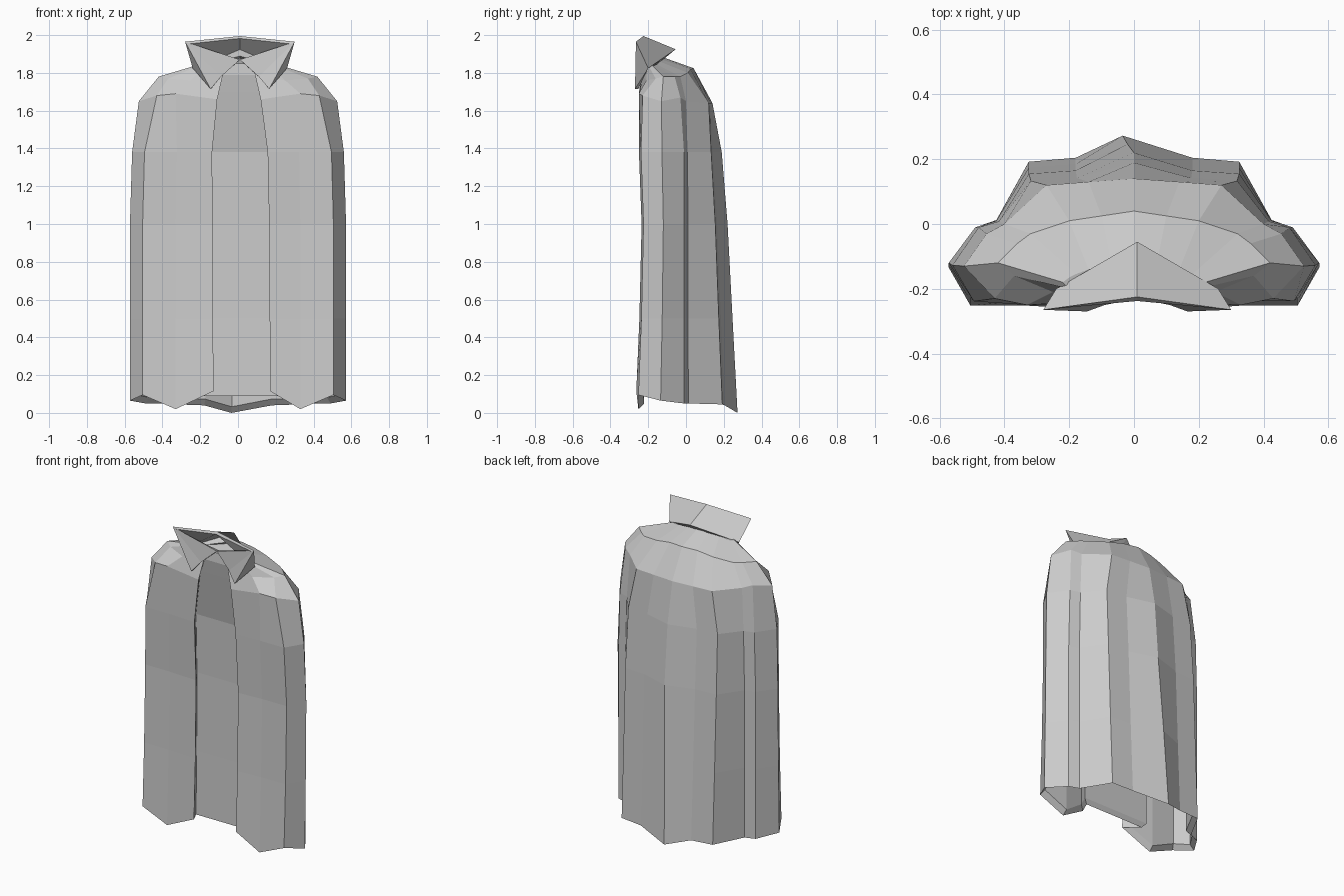
import bpy, bmesh

if "Cube" in bpy.data.objects:
    bpy.data.objects.remove(bpy.data.objects["Cube"])


def mirrored(half, shift, back_shift):
    """Half ring (front lining -> side -> back centre) to a full closed ring.
    The front opening sits slightly right of centre, the back fold slightly left."""
    full = half + [(-x, y, z) for x, y, z in reversed(half[:-1])]
    last = len(full) - 1
    out = []
    for i, (x, y, z) in enumerate(full):
        if i in (0, 1, last - 1, last):
            x += shift
        elif i == len(half) - 1:
            x += back_shift
        out.append((x, y, z))
    return out


def finish(name, bm):
    bmesh.ops.recalc_face_normals(bm, faces=bm.faces)
    me = bpy.data.meshes.new(name)
    bm.to_mesh(me)
    bm.free()
    ob = bpy.data.objects.new(name, me)
    bpy.context.collection.objects.link(ob)
    return ob


# plan outline: lining, flap edge, flap middle, front corner, side,
# side crease (two points), back side, back fold, back centre
plan = [(.21, -.14), (.15, -.235), (.33, -.225), (.505, -.225), (.572, -.12),
        (.49, -.01), (.425, .01), (.325, .155), (.18, .165), (0, .22)]
hem_z = [.09, .115, .02, .095, .065, .05, .05, .045, .04, 0]

# (z, front depth factor, back depth factor, width factor, opening shift, back shift)
trunk = [(None, 1.12, 1.24, 1.0, .02, -.035), (.5, 1.05, 1.12, 1.0, .018, -.02),
         (1.0, 1.0, 1.0, 1.0, .015, 0), (1.38, 1.06, .86, .98, .01, 0)]
rings = []
for z, front, back, wide, shift, back_shift in trunk:
    ring = [(x * wide, y * (front if y < 0 else back), hem_z[i] if z is None else z)
            for i, (x, y) in enumerate(plan)]
    rings.append(mirrored(ring, shift, back_shift))

# shoulders closing in to the neck
shoulder = [(.13, -.205, 1.70), (.115, -.245, 1.66), (.33, -.25, 1.69), (.43, -.23, 1.68),
            (.525, -.13, 1.65), (.455, -.03, 1.67), (.40, 0, 1.65), (.27, .12, 1.64),
            (.14, .13, 1.64), (0, .14, 1.64)]
upper = [(.09, -.22, 1.79), (.085, -.235, 1.79), (.25, -.21, 1.76), (.37, -.16, 1.77),
         (.42, -.12, 1.78), (.36, -.06, 1.78), (.32, -.03, 1.78), (.20, .01, 1.80),
         (.10, .025, 1.82), (0, .04, 1.825)]
neck = [(.05, -.215, 1.85), (.06, -.22, 1.85), (.16, -.21, 1.845), (.20, -.20, 1.84),
        (.22, -.18, 1.84), (.20, -.165, 1.84), (.18, -.155, 1.845), (.14, -.14, 1.86),
        (.07, -.125, 1.87), (0, -.115, 1.88)]
rings += [mirrored(r, .005, 0) for r in (shoulder, upper, neck)]

# cape body
bm = bmesh.new()
loops = [[bm.verts.new(p) for p in r] for r in rings]
n = len(loops[0])
for lo, hi in zip(loops, loops[1:]):
    for i in range(n):
        j = (i + 1) % n
        bm.faces.new((lo[i], lo[j], hi[j], hi[i]))
bm.faces.new(loops[-1])
bottom = bm.faces.new(list(reversed(loops[0])))
bmesh.ops.recalc_face_normals(bm, faces=bm.faces)

# thick hem and hollow underside
bmesh.ops.inset_region(bm, faces=[bottom], thickness=.03, use_even_offset=False)
for v in bottom.verts:
    v.co.z += .03
hollow = bmesh.ops.extrude_discrete_faces(bm, faces=[bottom])['faces'][0]
for v in hollow.verts:
    v.co.z = .4
finish("cape_body", bm)

# folded collar leaning forward, with two pointed lapels
pts = {'top': (0, -.225, 1.995), 'tip': (.29, -.265, 1.965), 'back': (0, -.055, 1.925),
       'side': (.25, -.20, 1.825), 'front': (0, -.23, 1.87), 'inner': (.10, -.25, 1.78),
       'point': (.155, -.27, 1.715), 'nape': (0, -.115, 1.875)}
patches = [('top', 'tip', 'side', 'back'), ('tip', 'point', 'side'),
           ('tip', 'inner', 'point'), ('tip', 'front', 'inner'), ('back', 'side', 'nape')]
bm = bmesh.new()
for s in (1, -1):
    vs = {k: bm.verts.new((x * s + .01, y, z)) for k, (x, y, z) in pts.items()}
    for names in patches:
        bm.faces.new([vs[k] for k in names])
bmesh.ops.remove_doubles(bm, verts=bm.verts, dist=.001)
collar = finish("collar", bm)
mod = collar.modifiers.new("thickness", 'SOLIDIFY')
mod.thickness = .018
mod.offset = -1
